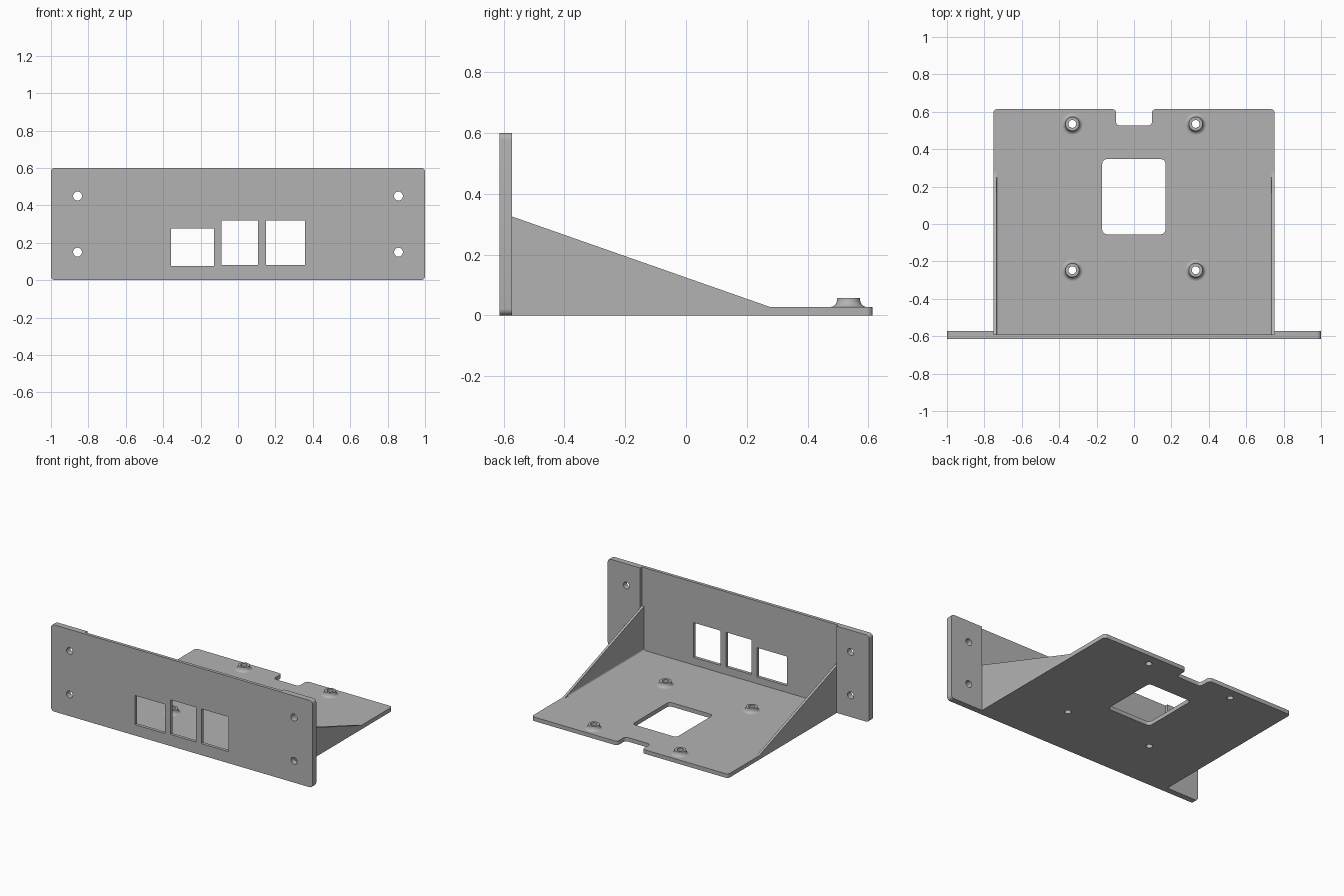
import bpy, bmesh, math
from mathutils import Matrix, Vector

cube = bpy.data.objects.get("Cube")
if cube:
    bpy.data.objects.remove(cube, do_unlink=True)

grey = bpy.data.materials.new("plain_grey")
grey.use_nodes = True
grey.diffuse_color = (0.45, 0.45, 0.45, 1)
grey.node_tree.nodes["Principled BSDF"].inputs["Base Color"].default_value = (0.45, 0.45, 0.45, 1)

# Local drawing planes: flat, facing front, facing sideways
FLAT = Matrix.Identity(4)
FRONT = Matrix(((1, 0, 0, 0), (0, 0, -1, 0), (0, 1, 0, 0), (0, 0, 0, 1)))
SIDE = Matrix(((0, 0, 1, 0), (1, 0, 0, 0), (0, 1, 0, 0), (0, 0, 0, 1)))


def finish(name, bm):
    bmesh.ops.remove_doubles(bm, verts=bm.verts, dist=1e-5)
    bmesh.ops.recalc_face_normals(bm, faces=bm.faces)
    mesh = bpy.data.meshes.new(name)
    bm.to_mesh(mesh)
    bm.free()
    mesh.materials.append(grey)
    ob = bpy.data.objects.new(name, mesh)
    bpy.context.collection.objects.link(ob)
    bpy.ops.object.select_all(action='DESELECT')
    ob.select_set(True)
    bpy.context.view_layer.objects.active = ob
    bpy.ops.object.shade_smooth_by_angle(angle=math.radians(35))
    return ob


def rounded(points, radii, steps=5):
    """Round each corner of a polygon by its own radius (quadratic arcs)."""
    out = []
    n = len(points)
    for i, r in enumerate(radii):
        p = Vector(points[i])
        if r == 0:
            out.append(p)
            continue
        a = p + (Vector(points[i - 1]) - p).normalized() * r
        b = p + (Vector(points[(i + 1) % n]) - p).normalized() * r
        # circle centre for a right-angled corner
        c = a + b - p
        for k in range(steps + 1):
            t = k / steps * math.pi / 2
            out.append(c + (a - c) * math.cos(t) + (b - c) * math.sin(t))
    return out


def rect(x0, x1, y0, y1, r=0.0):
    return rounded([(x0, y0), (x1, y0), (x1, y1), (x0, y1)], [r] * 4)


def circle(x, y, r, n=16):
    return [Vector((x + r * math.cos(math.tau * i / n), y + r * math.sin(math.tau * i / n)))
            for i in range(n)]


def plate(name, outlines, plane, low, high):
    """Extrude an outline with holes between two depths along the plane's axis."""
    cu = bpy.data.curves.new(name + "_outline", 'CURVE')
    cu.dimensions = '2D'
    cu.fill_mode = 'BOTH'
    cu.extrude = (high - low) / 2
    for pts in outlines:
        sp = cu.splines.new('POLY')
        sp.points.add(len(pts) - 1)
        for q, p in zip(sp.points, pts):
            q.co = (p[0], p[1], 0, 1)
        sp.use_cyclic_u = True
    tmp = bpy.data.objects.new(name + "_tmp", cu)
    bpy.context.collection.objects.link(tmp)
    mesh = bpy.data.meshes.new_from_object(
        tmp.evaluated_get(bpy.context.evaluated_depsgraph_get()))
    bm = bmesh.new()
    bm.from_mesh(mesh)
    bpy.data.objects.remove(tmp, do_unlink=True)
    bpy.data.curves.remove(cu)
    bpy.data.meshes.remove(mesh)
    bm.transform(plane @ Matrix.Translation((0, 0, (low + high) / 2)))
    return finish(name, bm)


FACE, STEP, BACK = 0.614, 0.592, 0.573   # panel depths towards the front
TRAY, FLOOR, WALL = 0.752, 0.028, 0.735

# Front panel with port openings and screw holes
ear_holes = [circle(s * 0.858, z, 0.024) for s in (-1, 1) for z in (0.15, 0.45)]
ports = [rect(-0.358, -0.128, 0.075, 0.277),
         rect(-0.087, 0.107, 0.08, 0.32),
         rect(0.149, 0.358, 0.08, 0.32)]
plate("front_panel", [rect(-1, 1, 0, 0.6, 0.022)] + ports + ear_holes, FRONT, STEP, FACE)

# Floor tray with rear notch, central window and screw holes
R = 0.02
outline = rounded(
    [(-TRAY, -STEP), (TRAY, -STEP), (TRAY, FACE), (0.096, FACE), (0.096, 0.526),
     (-0.096, 0.526), (-0.096, FACE), (-TRAY, FACE)],
    [0, 0, R, R, R, R, R, R])
posts = [(s * 0.33, y) for s in (-1, 1) for y in (-0.247, 0.535)]
plate("floor_tray", [outline, rect(-0.17, 0.168, -0.055, 0.347, 0.025)]
      + [circle(x, y, 0.021) for x, y in posts], FLAT, 0, FLOOR)

for s, side in ((1, "left"), (-1, "right")):
    # Thickened ear at each end of the panel
    ear = rounded([(s * TRAY, 0), (s, 0), (s, 0.6), (s * TRAY, 0.6)], [0, 0.022, 0.022, 0])
    plate(side + "_ear", [ear] + [circle(s * 0.858, z, 0.024) for z in (0.15, 0.45)],
          FRONT, BACK, STEP)

    # Sloping side brace
    brace = [(-STEP, FLOOR), (0.275, FLOOR), (-STEP, 0.332)]
    plate(side + "_brace", [brace], SIDE, *sorted((s * WALL, s * TRAY)))

    # Small concave fillet between brace and floor
    f = 0.011
    arc = [(s * (WALL - f + f * math.sin(t)), FLOOR + f - f * math.cos(t))
           for t in (k * math.pi / 8 for k in range(5))]
    plate(side + "_fillet", [[(s * WALL, FLOOR)] + arc], FRONT, -0.245, STEP)

# Flared standoffs, turned from a ring profile
for i, (x, y) in enumerate(posts):
    rise, flare = 0.029, 0.02
    prof = [(0.021, 0), (0.021, rise), (0.037, rise)]
    prof += [(0.057 - flare * math.cos(t), rise * (1 - math.sin(t)))
             for t in (k * math.pi / 10 for k in range(1, 6))]
    bm = bmesh.new()
    vs = [bm.verts.new((r, 0, z)) for r, z in prof]
    es = [bm.edges.new(e) for e in zip(vs, vs[1:])]
    bmesh.ops.spin(bm, geom=vs + es, cent=(0, 0, 0), axis=(0, 0, 1),
                   angle=math.tau, steps=32, use_duplicate=False)
    bm.transform(Matrix.Translation((x, y, FLOOR)))
    finish("standoff_%d" % (i + 1), bm)
